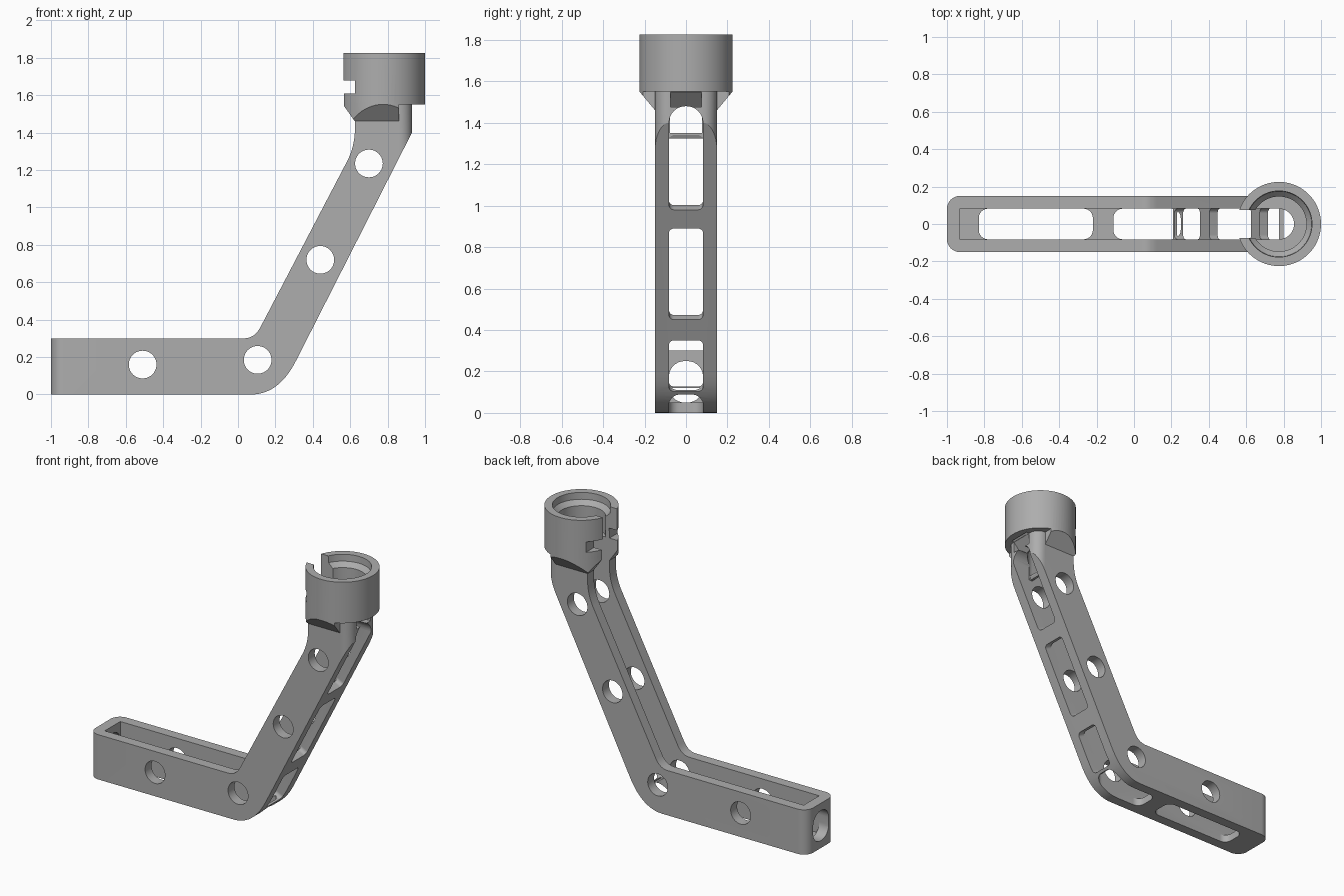
import bpy, math
from mathutils import Vector

if "Cube" in bpy.data.objects:
    bpy.data.objects.remove(bpy.data.objects["Cube"], do_unlink=True)

X, Y, Z = Vector((1, 0, 0)), Vector((0, 1, 0)), Vector((0, 0, 1))
SLOPE = Vector((0.454, 0, 0.891))            # direction of the leaning arm
NORMAL = Vector((0.891, 0, -0.454))          # out of its underside
CUP_X, HALF, GAP = 0.775, 0.15, 0.082

grey = bpy.data.materials.new("plain_grey")
grey.use_nodes = True
grey.diffuse_color = (0.42, 0.42, 0.42, 1)
grey.node_tree.nodes["Principled BSDF"].inputs["Base Color"].default_value = (0.42, 0.42, 0.42, 1)


def make(name, verts, faces):
    mesh = bpy.data.meshes.new(name)
    mesh.from_pydata(verts, [], faces)
    bm_fix(mesh)
    mesh.materials.append(grey)
    ob = bpy.data.objects.new(name, mesh)
    bpy.context.collection.objects.link(ob)
    return ob


def bm_fix(mesh):
    import bmesh
    bm = bmesh.new()
    bm.from_mesh(mesh)
    bmesh.ops.recalc_face_normals(bm, faces=bm.faces)
    bm.to_mesh(mesh)
    bm.free()


def loft(name, rings):
    """Closed solid through matching rings of points."""
    n = len(rings[0])
    faces = [list(range(n)), list(range(n * (len(rings) - 1), n * len(rings)))]
    for k in range(len(rings) - 1):
        for i in range(n):
            j = (i + 1) % n
            faces.append([k * n + i, k * n + j, k * n + n + j, k * n + n + i])
    return make(name, [p for r in rings for p in r], faces)


def prism(name, outline, origin, u, v, n, low, high):
    origin = Vector(origin)
    return loft(name, [[origin + u * a + v * b + n * d for a, b in outline] for d in (low, high)])


def turned(name, profile, steps=72):
    """Upright round solid at the cup axis from (radius, height) pairs."""
    angles = [math.tau * i / steps for i in range(steps)]
    return loft(name, [[(CUP_X + r * math.cos(a), r * math.sin(a), z) for a in angles]
                       for r, z in profile])


def rounded(length, width, r, steps=8):
    pts = []
    for q, (sx, sy) in enumerate([(1, 1), (-1, 1), (-1, -1), (1, -1)]):
        for i in range(steps + 1):
            a = math.pi / 2 * (q + i / steps)
            pts.append((sx * (length / 2 - r) + r * math.cos(a),
                        sy * (width / 2 - r) + r * math.sin(a)))
    return pts


def bend(a, c, b, steps=12):
    a, c, b = Vector(a), Vector(c), Vector(b)
    ts = [i / steps for i in range(steps + 1)]
    return [tuple(a * (1 - t) ** 2 + c * 2 * t * (1 - t) + b * t * t) for t in ts]


def box(name, x0, x1, y, z0, z1):
    return prism(name, [(x0, z0), (x1, z0), (x1, z1), (x0, z1)], (0, 0, 0), X, Z, Y, -y, y)


def combine(target, tool, operation):
    mod = target.modifiers.new("combine", "BOOLEAN")
    mod.operation, mod.object, mod.solver = operation, tool, "EXACT"
    bpy.context.view_layer.objects.active = target
    bpy.ops.object.modifier_apply(modifier=mod.name)
    bpy.data.objects.remove(tool, do_unlink=True)


# Bent arm: side profile trimmed by a plan with rounded corners
side = ([(-1, 0)] + bend((0.07, 0), (0.219, 0), (0.31, 0.18)) + [(0.93, 1.40), (0.93, 1.58), (0.625, 1.58)]
        + bend((0.625, 1.42), (0.625, 1.33), (0.585, 1.25)) + bend((0.12, 0.36), (0.089, 0.3), (0.03, 0.3))
        + [(-1, 0.3)])
arm = prism("bracket_arm", side, (0, 0, 0), X, Z, Y, -HALF, HALF)
plan = prism("plan", rounded(1.93, 2 * HALF, 0.069), (-0.035, 0, 0), X, Y, Z, -0.1, 1.7)
combine(arm, plan, "INTERSECT")

# Flared collar under the cup
collar = turned("collar", [(0.225, 1.45), (0.225, 1.57)])
flare = loft("flare", [[(x0, -y, z), (0.86, -y, z), (0.86, y, z), (x0, y, z)]
                       for z, x0, y in ((1.46, 0.625, 0.149), (1.58, 0.54, 0.249))])
combine(collar, flare, "INTERSECT")
combine(arm, collar, "UNION")

# Cup
combine(arm, turned("cup", [(0.225, 1.55), (0.225, 1.825)]), "UNION")
combine(arm, turned("bore", [(0.147, 1.61), (0.147, 1.75), (0.175, 1.78), (0.18, 1.9)]), "DIFFERENCE")

# Open channel along the inside of the bend, running up into the cup
channel = ([(-0.93, 0.05)] + bend((0.06, 0.05), (0.188, 0.05), (0.27, 0.21))
           + [(0.835, 1.325), (0.775, 1.325), (0.775, 1.66), (0.45, 1.66), (-0.2, 0.5), (-0.93, 0.5)])
cutters = [
    prism("channel", channel, (0, 0, 0), X, Z, Y, -GAP, GAP),
    turned("cup_drain", [(0.081, 1.35), (0.081, 1.65)]),
    box("cup_gap", 0.4, 0.7, 0.076, 1.5, 1.9),
    box("cup_side_slot", 0.4, 0.625, 0.4, 1.61, 1.68),
    prism("end_hole", rounded(2 * GAP, 0.2, 0.075), (-1, 0, 0.15), Y, Z, X, -0.1, 0.12),
]

# Openings through the floor of the flat part
for x0, x1 in ((-0.83, -0.22), (-0.11, 0.25)):
    cutters.append(prism("floor_slot", rounded(x1 - x0, 2 * GAP, 0.05),
                         ((x0 + x1) / 2, 0, 0), X, Y, Z, -0.1, 0.12))

# Openings through the floor of the leaning part
for z0, z1 in ((0.1, 0.35), (0.45, 0.89), (0.98, 1.3)):
    z = (z0 + z1) / 2
    cutters.append(prism("slope_slot", rounded((z1 - z0) / SLOPE.z, 2 * GAP, 0.025),
                         (0.31 + (z - 0.18) / 1.968, 0, z), SLOPE, Y, NORMAL, -0.09, 0.1))
cutters.append(prism("upper_slot", rounded(2 * GAP, 0.38, 0.08),
                     (0.8, 0, 1.29), Y, Z, X, 0, 0.2))
cutters.append(prism("upper_recess", [(0.86, 1.475), (0.95, 1.475), (0.95, 1.57)],
                     (0, 0, 0), X, Z, Y, -0.075, 0.075))

# Round cross holes through both walls
for x, z in ((-0.51, 0.16), (0.105, 0.185), (0.44, 0.72), (0.7, 1.235)):
    cutters.append(prism("cross_hole", rounded(0.148, 0.148, 0.0735, 10), (x, 0, z), X, Z, Y, -0.3, 0.3))

for cutter in cutters:
    combine(arm, cutter, "DIFFERENCE")

bpy.ops.object.select_all(action="DESELECT")
arm.select_set(True)
bpy.context.view_layer.objects.active = arm
bpy.ops.object.shade_smooth_by_angle(angle=math.radians(25))
